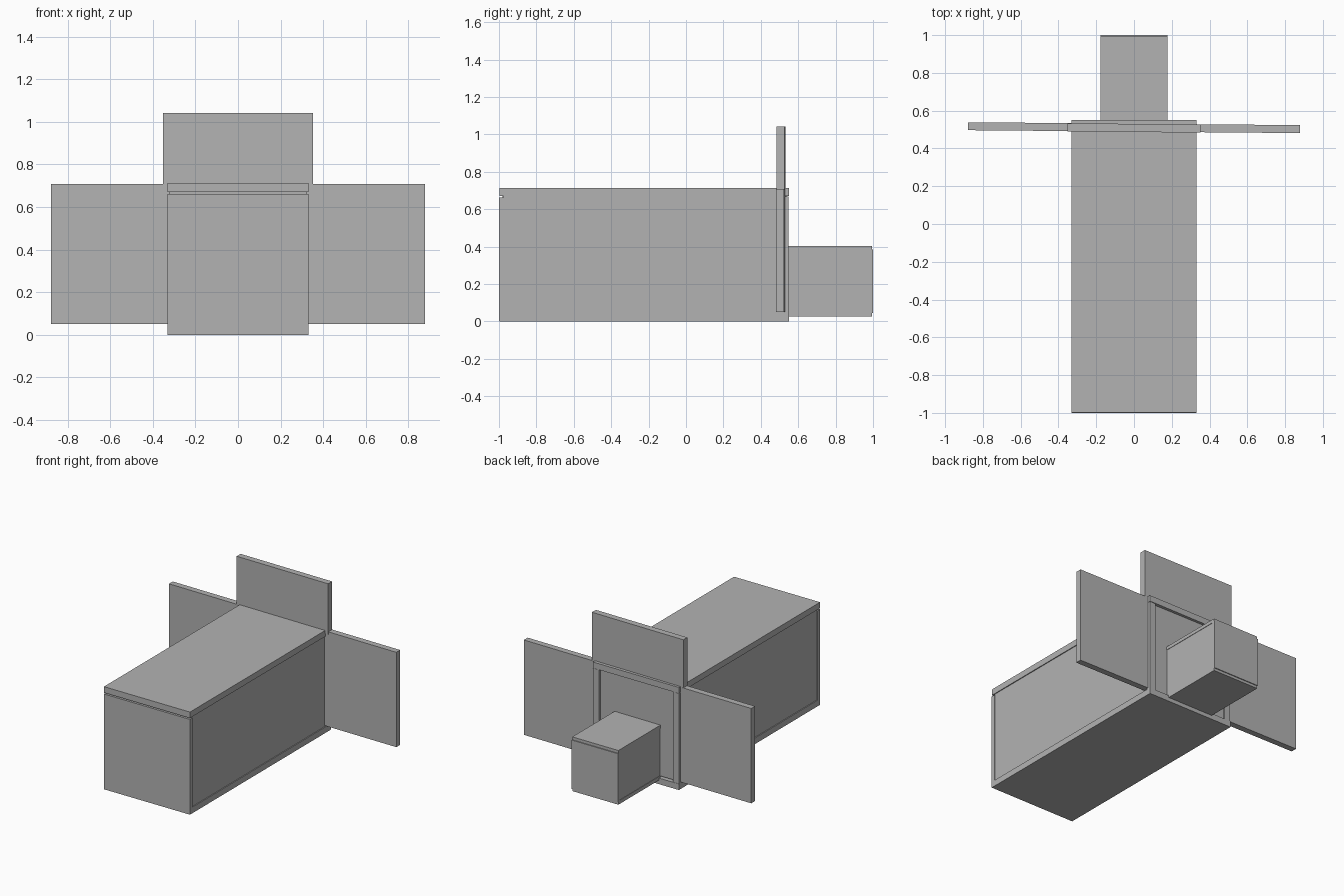
import bpy
import math

cube = bpy.data.objects.get("Cube")
if cube:
    bpy.data.objects.remove(cube, do_unlink=True)

# Single plain grey
grey = bpy.data.materials.new("plain_grey")
grey.use_nodes = True
COLOUR = (0.45, 0.45, 0.45, 1.0)
grey.diffuse_color = COLOUR
grey.node_tree.nodes["Principled BSDF"].inputs["Base Color"].default_value = COLOUR


def slab(name, x, y, z, turn=0.0):
    """Box between (min, max) pairs, optionally turned about z at its centre."""
    mid = [(a + b) / 2 for a, b in (x, y, z)]
    half = [(b - a) / 2 for a, b in (x, y, z)]
    verts = [(sx * half[0], sy * half[1], sz * half[2])
             for sx in (-1, 1) for sy in (-1, 1) for sz in (-1, 1)]
    faces = [(0, 1, 3, 2), (4, 6, 7, 5), (0, 4, 5, 1),
             (2, 3, 7, 6), (0, 2, 6, 4), (1, 5, 7, 3)]
    mesh = bpy.data.meshes.new(name)
    mesh.from_pydata(verts, [], faces)
    mesh.materials.append(grey)
    obj = bpy.data.objects.new(name, mesh)
    obj.location = mid
    obj.rotation_euler.z = math.radians(turn)
    bpy.context.collection.objects.link(obj)
    return obj


W = 0.33       # half width of the long box
T = 0.042      # board thickness

# Long box: floor, lid and front board, with side walls set slightly in
slab("floor_board", (-W, W), (-0.998, 0.55), (0, T))
slab("lid_board", (-W, W), (-0.998, 0.55), (0.67, 0.712))
slab("front_board", (-W, W), (-1.0, -0.972), (0.003, 0.662))
for side, s in (("left", 1), ("right", -1)):
    xs = sorted((s * (W - 0.006), s * (W - T)))
    slab(side + "_wall", xs, (-0.975, 0.52), (T - 0.005, 0.675))
    # Posts framing the rear opening
    xs = sorted((s * W, s * (W - 0.045)))
    slab(side + "_rear_post", xs, (0.52, 0.548), (T - 0.005, 0.668))
slab("front_backing", (-W + T, W - T), (-0.98, -0.95), (0.03, 0.675))

# Crossing boards: wide wings through the rear opening, and an upright panel
TURN = -0.5
slab("wing_board", (-0.878, 0.878), (0.489, 0.531), (0.05, 0.708), TURN)
slab("upright_board", (-0.353, 0.353), (0.487, 0.53), (0.69, 1.042), TURN)

# Small box behind, made like the long one
w = 0.177
slab("small_floor", (-w, w), (0.525, 0.994), (0.027, 0.052))
slab("small_lid", (-w, w), (0.525, 0.994), (0.38, 0.403))
slab("small_end_board", (-w, w), (0.975, 1.0), (0.045, 0.383))
slab("small_core", (-w + 0.003, w - 0.003), (0.525, 0.98), (0.045, 0.385))
